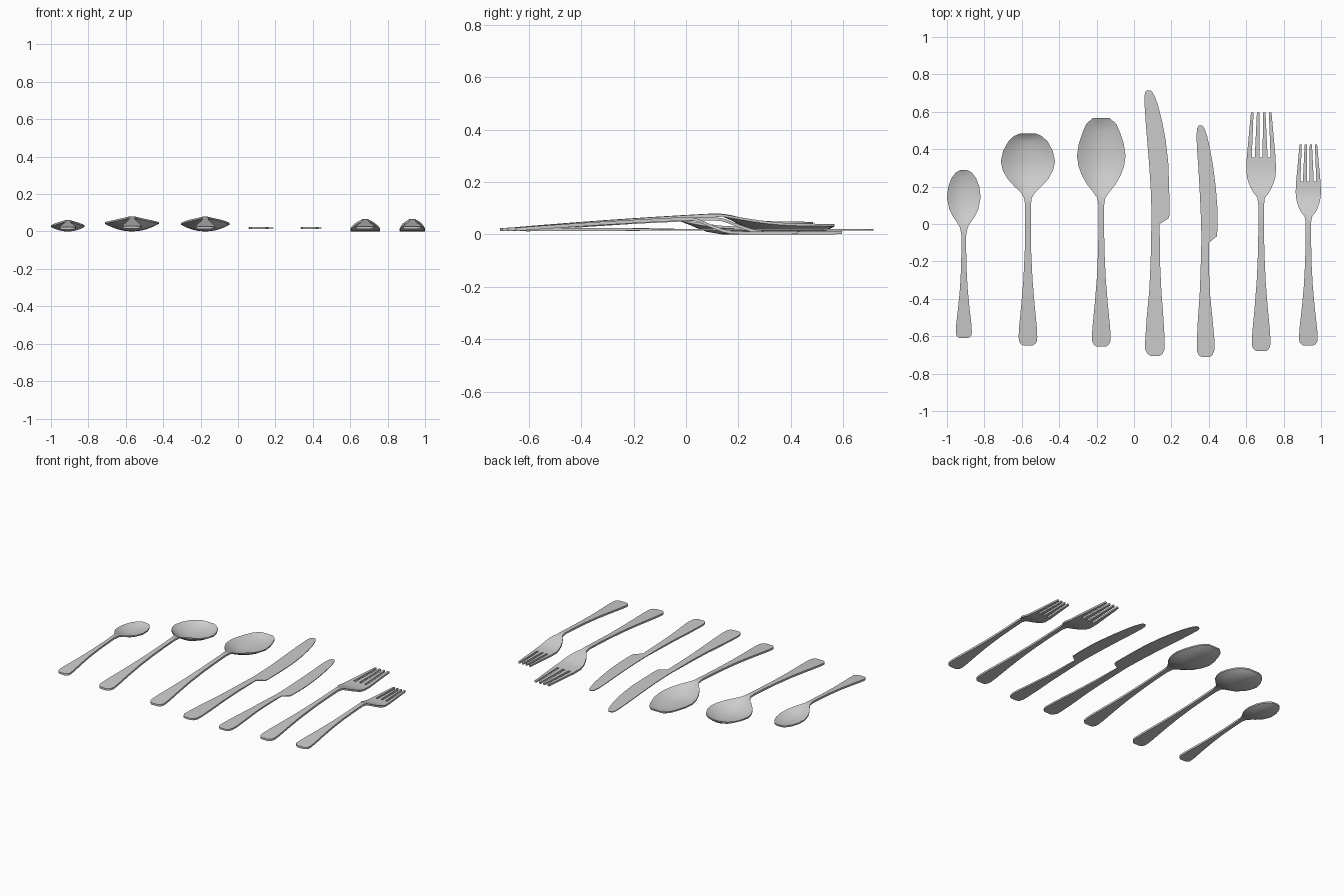
import bpy, bmesh

EVEN = [i / 8 for i in range(9)]


def loft(name, rows, cols=EVEN, last_cols=None, slot_row=None):
    """Plate through rows (y, x_left, x_right, z_top, bowl_depth, thickness).
    From slot_row on, every odd column is left open (fork slots)."""
    bm = bmesh.new()
    grids = []
    for side in (0, 1):
        grid = []
        for i, (y, xl, xr, z, d, t) in enumerate(rows):
            us = last_cols if last_cols and i == len(rows) - 1 else cols
            grid.append([bm.verts.new((xl + (xr - xl) * u, y,
                         z - d * (1 - (2 * u - 1) ** 2) - t * side)) for u in us])
        grids.append(grid)
    top, bot = grids
    edges = {}
    for i in range(len(rows) - 1):
        for j in range(len(cols) - 1):
            if slot_row is not None and i >= slot_row and j % 2:
                continue
            ring = [(i, j), (i, j + 1), (i + 1, j + 1), (i + 1, j)]
            bm.faces.new([top[a][b] for a, b in ring])
            bm.faces.new([bot[a][b] for a, b in reversed(ring)])
            for k in range(4):
                e = (ring[k], ring[(k + 1) % 4])
                if (e[1], e[0]) in edges:
                    del edges[(e[1], e[0])]
                else:
                    edges[e] = True
    # walls along the open border
    for (a, b) in edges:
        bm.faces.new([top[b[0]][b[1]], top[a[0]][a[1]], bot[a[0]][a[1]], bot[b[0]][b[1]]])
    bmesh.ops.recalc_face_normals(bm, faces=bm.faces)
    me = bpy.data.meshes.new(name)
    bm.to_mesh(me)
    bm.free()
    ob = bpy.data.objects.new(name, me)
    bpy.context.collection.objects.link(ob)
    bpy.ops.object.select_all(action='DESELECT')
    ob.select_set(True)
    bpy.context.view_layer.objects.active = ob
    bpy.ops.object.shade_smooth_by_angle(angle=0.6)
    return ob


def handle(cx, y0, y1, w, z0, z1, t=0.013):
    """Flared handle with rounded end, rising to the neck."""
    prof = [(0, .5), (.012, .78), (.03, .95), (.06, 1), (.13, .95), (.3, .7),
            (.48, .48), (.68, .34), (.85, .3), (1, .3)]
    return [(y0 + (y1 - y0) * f, cx - w * s, cx + w * s,
             z0 + (z1 - z0) * (f + .25 * f * (1 - f)), 0, t) for f, s in prof]


def head(cx, rows, t):
    return [(y, cx - w, cx + w, z, d, t) for y, w, z, d in rows]


# spoons
loft("teaspoon", handle(-.91, -.61, -.06, .043, .024, .061)
     + head(-.91, [(-.02, .02, .058, 0), (.01, .038, .053, .006), (.04, .058, .047, .013),
                   (.08, .078, .04, .021), (.14, .09, .033, .024), (.2, .083, .03, .021),
                   (.245, .066, .029, .015), (.275, .043, .028, .006), (.288, .02, .028, 0)], .009))
loft("soup_spoon", handle(-.567, -.65, .1, .05, .028, .08)
     + head(-.567, [(.14, .021, .079, 0), (.17, .04, .074, .008), (.2, .072, .067, .02),
                    (.24, .108, .059, .034), (.285, .134, .053, .041), (.335, .145, .05, .041),
                    (.39, .133, .049, .038), (.44, .106, .049, .03), (.47, .075, .048, .016),
                    (.485, .04, .048, 0)], .009))
loft("table_spoon", handle(-.175, -.655, .1, .05, .026, .079)
     + head(-.175, [(.14, .022, .077, 0), (.17, .043, .072, .008), (.21, .075, .065, .02),
                    (.26, .104, .057, .033), (.31, .122, .05, .039), (.365, .13, .045, .036),
                    (.43, .12, .042, .032), (.49, .1, .041, .027), (.535, .08, .04, .017),
                    (.567, .045, .04, 0)], .009))

# knives: handle rows, then thin blade rows
H, B = (.025, 0, .011), (.021, 0, .005)
loft("dinner_knife", [(y, l, r, *H) for y, l, r in [
        (-.705, .09, .135), (-.695, .072, .152), (-.67, .06, .163), (-.62, .06, .164),
        (-.5, .068, .157), (-.35, .082, .146), (-.2, .089, .139)]]
     + [(0, .093, .137, *B), (.03, .094, .185, *B)]
     + [(y, l, r, *B) for y, l, r in [
        (.05, .094, .19), (.2, .089, .188), (.33, .08, .183), (.45, .07, .169),
        (.55, .062, .15), (.63, .057, .13), (.68, .055, .112), (.705, .06, .098),
        (.715, .07, .088)]])
loft("dessert_knife", [(y, l, r, *H) for y, l, r in [
        (-.71, .36, .405), (-.7, .344, .42), (-.675, .336, .43), (-.63, .336, .431),
        (-.52, .341, .421), (-.38, .351, .407), (-.25, .356, .401)]]
     + [(-.1, .36, .4, *B), (-.065, .36, .444, *B)]
     + [(y, l, r, *B) for y, l, r in [
        (0, .359, .447), (.1, .355, .445), (.2, .35, .437), (.3, .344, .424),
        (.4, .337, .407), (.47, .334, .391), (.51, .337, .377), (.527, .347, .366)]])


def tine_cols(tine, gap):
    cols, u = [0], 0
    for k in range(7):
        u += gap if k % 2 else tine
        cols.append(u)
    return [c / u for c in cols]


# forks: shoulders drop to a flat head with four tapering tines
def fork(name, cx, y0, neck, w, rows):
    base = handle(cx, y0, neck, w, .026, .067)
    body = base + head(cx, rows, .012)
    loft(name, body, tine_cols(.027, .016), tine_cols(.014, .018), len(body) - 2)


fork("dinner_fork", .68, -.68, .1, .05,
     [(.14, .02, .062, 0), (.165, .04, .053, 0), (.19, .054, .043, 0), (.22, .067, .032, 0),
      (.25, .076, .022, 0), (.29, .079, .014, 0), (.355, .077, .012, 0), (.595, .055, .013, 0)])
fork("dessert_fork", .932, -.65, .01, .05,
     [(.04, .02, .062, 0), (.062, .038, .053, 0), (.085, .05, .043, 0), (.11, .059, .032, 0),
      (.14, .065, .021, 0), (.17, .068, .014, 0), (.228, .065, .012, 0), (.425, .047, .013, 0)])
